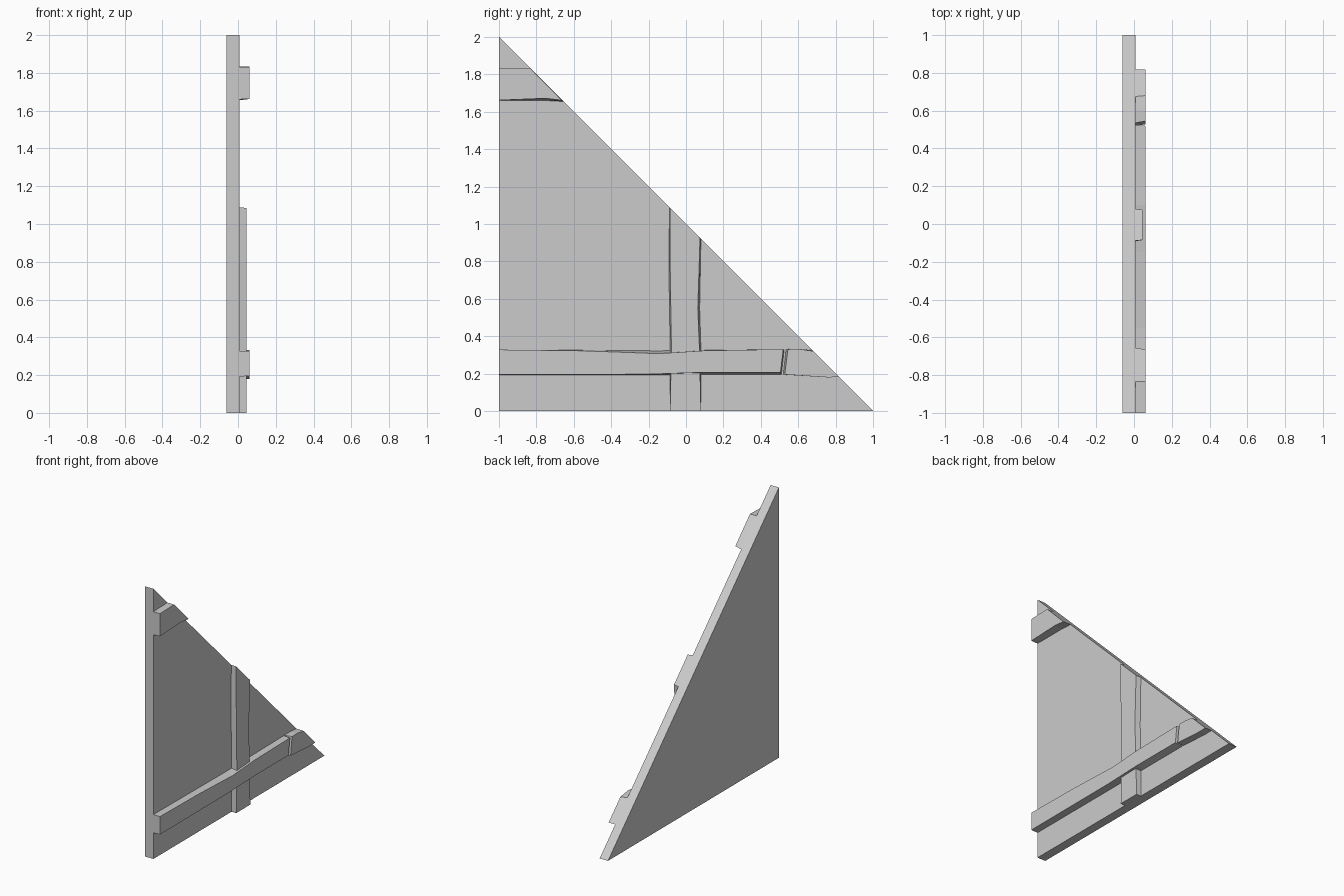
import bpy
import bmesh

cube = bpy.data.objects.get("Cube")
if cube:
    bpy.data.objects.remove(cube, do_unlink=True)

# One plain grey for the whole panel
grey = bpy.data.materials.new("plain_grey")
grey.use_nodes = True
colour = (0.6, 0.6, 0.6, 1)
grey.diffuse_color = colour
grey.node_tree.nodes["Principled BSDF"].inputs["Base Color"].default_value = colour

BACK, FACE, POST, BEAM = -0.061, 0.007, 0.045, 0.061


def prism(name, x0, x1, base, outer=None):
    """Join a (y, z) outline at x0 to a matching outline at x1."""
    bm = bmesh.new()
    a = [bm.verts.new((x0, y, z)) for y, z in base]
    b = [bm.verts.new((x1, y, z)) for y, z in (outer or base)]
    bm.faces.new(a)
    bm.faces.new(b)
    n = len(a)
    for i in range(n):
        j = (i + 1) % n
        bm.faces.new((a[i], a[j], b[j], b[i]))
    bmesh.ops.recalc_face_normals(bm, faces=bm.faces)
    mesh = bpy.data.meshes.new(name)
    bm.to_mesh(mesh)
    bm.free()
    mesh.materials.append(grey)
    obj = bpy.data.objects.new(name, mesh)
    bpy.context.collection.objects.link(obj)
    return obj


# Triangular wall slab
prism("gable_wall", BACK, FACE, [(-1, 0), (1, 0), (-1, 2)])

# Short beam under the peak, with a worn lower edge
prism("upper_beam", FACE, BEAM,
      [(-1, 1.66), (-0.75, 1.66), (-0.655, 1.655), (-0.835, 1.835), (-1, 1.83)],
      [(-1, 1.662), (-0.75, 1.672), (-0.665, 1.662), (-0.835, 1.835), (-1, 1.83)])

# Upright post, cut along the slope and slightly bowed
prism("upright_post", FACE, POST,
      [(-0.085, 0), (0.08, 0), (0.08, 0.33), (0.073, 0.55), (0.08, 0.92),
       (-0.088, 1.088), (-0.092, 0.8), (-0.085, 0.33)],
      [(-0.085, 0), (0.08, 0), (0.072, 0.33), (0.063, 0.55), (0.075, 0.925),
       (-0.085, 1.085), (-0.085, 0.8), (-0.078, 0.33)])

# Long lower beam with an uneven top and an undercut far end
prism("lower_beam", FACE, BEAM,
      [(-1, 0.193), (-0.2, 0.193), (0.1, 0.195), (0.51, 0.195),
       (0.525, 0.33), (0.1, 0.325), (-0.15, 0.322), (-0.55, 0.325), (-1, 0.328)],
      [(-1, 0.195), (-0.2, 0.197), (0.1, 0.207), (0.505, 0.207),
       (0.52, 0.33), (0.1, 0.323), (-0.15, 0.307), (-0.55, 0.322), (-1, 0.328)])

# Separate end block of the lower beam, cut along the slope
prism("beam_end_block", FACE, BEAM,
      [(0.52, 0.195), (0.76, 0.18), (0.818, 0.182), (0.675, 0.325),
       (0.6, 0.332), (0.535, 0.33)],
      [(0.528, 0.195), (0.76, 0.18), (0.818, 0.182), (0.68, 0.32),
       (0.6, 0.332), (0.545, 0.33)])
